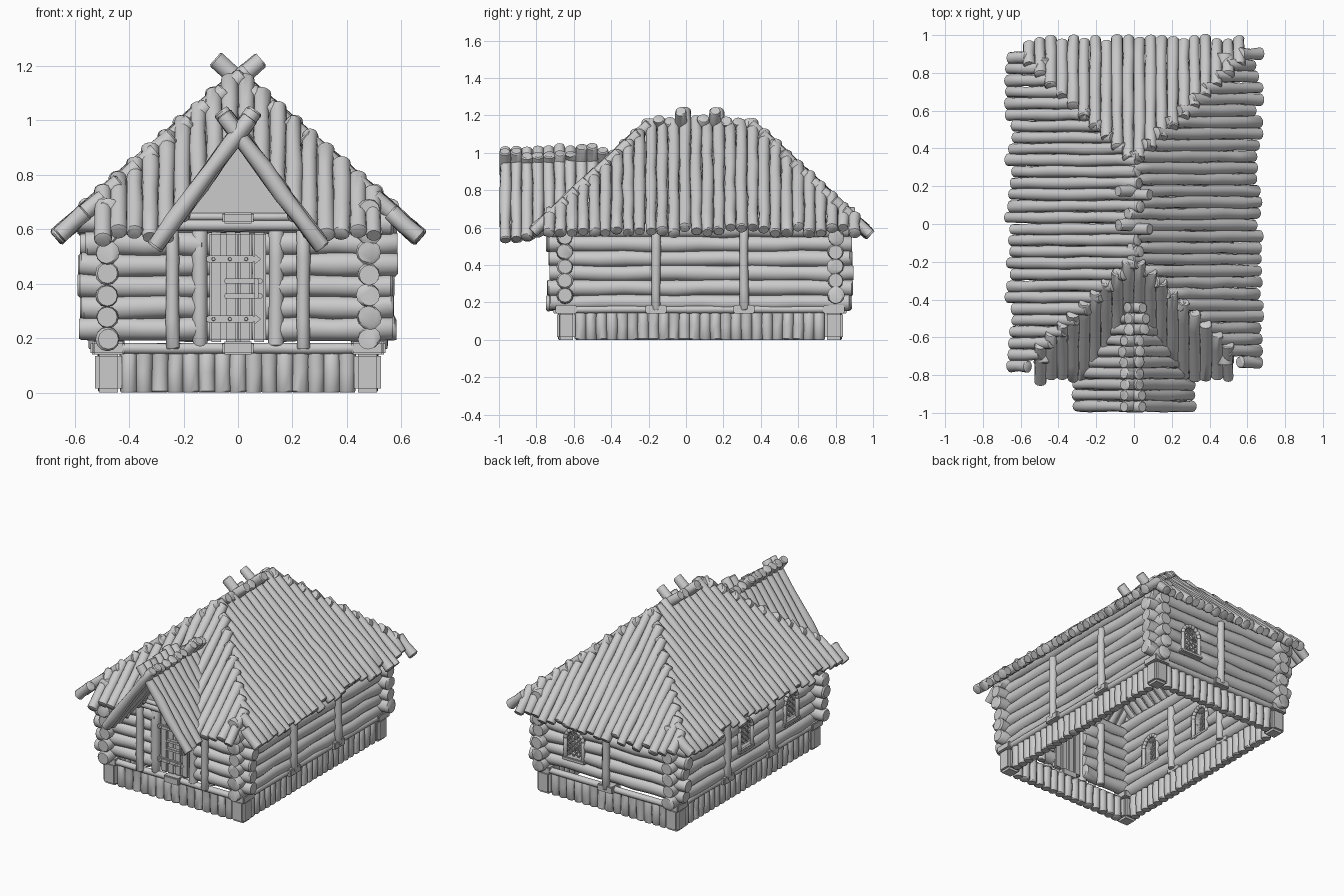
import bpy, bmesh, math, random
from mathutils import Vector, Matrix

random.seed(4)
cube = bpy.data.objects.get("Cube")
if cube:
    bpy.data.objects.remove(cube)

mat = bpy.data.materials.new("weathered_grey_wood")
mat.use_nodes = True
GREY = (0.6, 0.6, 0.6, 1)
mat.diffuse_color = GREY
mat.node_tree.nodes["Principled BSDF"].inputs["Base Color"].default_value = GREY
parts = {}
rnd = random.uniform


def part(name):
    if name not in parts:
        parts[name] = bmesh.new()
    return parts[name]


def log(name, a, b, r, wobble=0.1, sides=12):
    """Slightly uneven round log from a to b with softened ends."""
    bm, a, b = part(name), Vector(a), Vector(b)
    length = (b - a).length
    if length < 0.02:
        return
    q = (b - a).to_track_quat('Z', 'Y')
    edge = min(0.2 * r, length / 4)
    mids = max(1, int(length / 0.14)) if wobble else 0
    heights = [0, edge] + [length * (i + 1) / (mids + 1) for i in range(mids)] + [length - edge, length]
    rings = []
    for i, h in enumerate(heights):
        end = i in (0, len(heights) - 1)
        rad = r * (0.84 if end else 1 + rnd(-wobble, wobble))
        off = Vector((rnd(-1, 1), rnd(-1, 1), 0)) * r * wobble
        ring = []
        for k in range(sides):
            t = math.tau * k / sides
            ring.append(bm.verts.new(a + q @ (Vector((math.cos(t) * rad, math.sin(t) * rad, h)) + off)))
        rings.append(ring)
    for lo, hi in zip(rings, rings[1:]):
        for k in range(sides):
            n = (k + 1) % sides
            bm.faces.new((lo[k], lo[n], hi[n], hi[k]))
    bm.faces.new(rings[0][::-1])
    bm.faces.new(rings[-1])


def box(name, lo, hi, bevel=0.006):
    lo, hi = Vector(lo), Vector(hi)
    size = Vector([abs(c) for c in hi - lo])
    m = Matrix.Translation((lo + hi) / 2) @ Matrix.Diagonal(size.to_4d())
    bm = part(name)
    verts = bmesh.ops.create_cube(bm, size=1, matrix=m)["verts"]
    if bevel:
        edges = list({e for v in verts for e in v.link_edges})
        bmesh.ops.bevel(bm, geom=edges, offset=min(bevel, min(size) * 0.3), segments=2, affect='EDGES')


def sheet(name, points, faces):
    bm = part(name)
    vs = [bm.verts.new(p) for p in points]
    for f in faces:
        bm.faces.new([vs[i] for i in f])


# Wall planes: position along the wall, height, outward offset
MID = 0.075
WALLS = {
    "front": lambda u, z, o=0: Vector((u, -0.65 - o, z)),
    "back": lambda u, z, o=0: Vector((u, 0.80 + o, z)),
    "left": lambda u, z, o=0: Vector((0.48 + o, u, z)),
    "right": lambda u, z, o=0: Vector((-0.48 - o, u, z)),
}
WINDOWS = {"right": [0.11, -0.37], "back": [0.24]}
WIN_W, WIN_LO, WIN_MID = 0.065, 0.29, 0.42


def arch_half(z):
    if z < WIN_LO or z > WIN_MID + WIN_W:
        return 0
    return WIN_W if z < WIN_MID else math.sqrt(WIN_W ** 2 - (z - WIN_MID) ** 2)


def window(side, u0):
    P = WALLS[side]
    name = side + "_window"
    path = [(-WIN_W, WIN_LO), (-WIN_W, WIN_MID)]
    path += [(-WIN_W * math.cos(math.pi * i / 8), WIN_MID + WIN_W * math.sin(math.pi * i / 8)) for i in range(1, 8)]
    path += [(WIN_W, WIN_MID), (WIN_W, WIN_LO)]
    for o in (-0.035, 0.04):
        for (u, z), (v, w) in zip(path, path[1:]):
            log(name + "_frame", P(u0 + u, z, o), P(u0 + v, w, o), 0.013, 0, 8)
    for (u, z), (v, w) in zip(path, path[1:]):
        sheet(name + "_reveal", [P(u0 + u, z, -0.04), P(u0 + v, w, -0.04), P(u0 + v, w, 0.04), P(u0 + u, z, 0.04)], [(0, 1, 2, 3)])
    box(name + "_sill", P(u0 - 0.085, WIN_LO - 0.015, -0.045), P(u0 + 0.085, WIN_LO + 0.01, 0.055))
    # Diamond lattice bars clipped to the arch
    for s in (-1, 1):
        for i in range(-5, 6):
            line = [(s * (z - 0.39) + i * 0.035, z) for z in [WIN_LO + k * 0.004 for k in range(50)]]
            line = [p for p in line if abs(p[0]) < arch_half(p[1])]
            if len(line) > 2:
                (u, z), (v, w) = line[0], line[-1]
                log(name + "_lattice", P(u0 + u, z, 0.02), P(u0 + v, w, 0.02), 0.005, 0, 6)


for side, P in WALLS.items():
    across = side in ("front", "back")
    c, half, inner = (0, 0.575, 0.43) if across else (MID, 0.815, 0.665)
    # Stacked wall logs, split around the openings
    for i in range(6 if across else 7):
        z = (0.235 if across else 0.2) + 0.078 * i
        gaps = [(u - arch_half(z), u + arch_half(z)) for u in sorted(WINDOWS.get(side, [])) if arch_half(z)]
        if side == "front" and z < 0.6:
            gaps = [(-0.125, 0.125)]
        start = c - half + rnd(-0.015, 0.015)
        for g0, g1 in gaps:
            log(side + "_wall_logs", P(start, z), P(g0, z), 0.044)
            start = g1
        log(side + "_wall_logs", P(start, z), P(c + half + rnd(-0.015, 0.015), z), 0.044)
    # Foundation stakes and sill beam
    n = round(2 * inner / 0.056)
    for i in range(n):
        u = c - inner + (i + 0.5) * 2 * inner / n
        log(side + "_foundation_stakes", P(u, 0, 0), P(u, 0.15, 0), 0.032, 0.06)
    log(side + "_sill_beam", P(c - inner - 0.06, 0.162, 0.025), P(c + inner + 0.06, 0.162, 0.025), 0.02, 0.05)
    # Upright posts with a block at each foot
    posts = {"front": [-0.24, 0.24], "back": [0]}.get(side, [-0.16, 0.31])
    for u in posts:
        for o in (0.045, -0.04):
            log(side + "_posts", P(u, 0.16, o), P(u, 0.6, o), 0.024, 0.05)
    for u in ([0] if across else posts):
        box(side + "_sill_blocks", P(u - 0.056, 0.14, -0.03), P(u + 0.056, 0.187, 0.062))
    for u in WINDOWS.get(side, []):
        window(side, u)

# Corner piers and caps
for x in (-0.475, 0.475):
    for y in (-0.64, 0.79):
        box("corner_piers", (x - 0.05, y - 0.05, 0), (x + 0.05, y + 0.05, 0.15), 0.015)
        box("corner_caps", (x - 0.058, y - 0.058, 0.14), (x + 0.058, y + 0.058, 0.187))

# Door, frame and ironwork
P = WALLS["front"]
for i in range(4):
    u = -0.105 + i * 0.0525
    box("door_planks", P(u, 0.185, -0.01), P(u + 0.051, 0.59, 0.025), 0.008)
for s in (-1, 1):
    log("door_frame", P(s * 0.14, 0.17, 0.02), P(s * 0.14, 0.6, 0.02), 0.028, 0.05)
for z in (0.27, 0.49):
    box("door_hinges", P(-0.115, z - 0.013, 0.02), P(0.06, z + 0.013, 0.04), 0.004)
    sheet("door_hinges", [P(0.06, z - 0.02, 0.04), P(0.085, z, 0.04), P(0.06, z + 0.02, 0.04)], [(0, 1, 2)])
    for u in (-0.09, -0.03, 0.03):
        log("door_rivets", P(u, z, 0.035), P(u, z, 0.06), 0.007, 0, 8)
for z in (0.355, 0.41):
    box("door_latch", P(-0.05, z - 0.009, 0.02), P(0.09, z + 0.009, 0.045), 0.003)
box("door_latch", P(0.06, 0.345, 0.03), P(0.075, 0.42, 0.06), 0.003)

# Main hipped roof: slopes meet along a short ridge
TOP, SX, SY, RIDGE, R = 1.15, 0.87, 0.92, 0.27, 0.031


def side_pt(s, x, y):
    return Vector((s * x, y, TOP - SX * x))


def hip_pt(s, x, d):
    return Vector((x, MID + s * d, TOP - SY * (d - RIDGE)))


def porch_pt(s, x, y):
    return Vector((s * x, y, 0.95 - 1.35 * x))


for s, name in ((1, "left"), (-1, "right")):
    for i in range(28):
        d = (i - 13.5) * 0.0605
        y = MID + d + s * 0.01
        top = max(0, abs(d) - RIDGE) * SY / SX - 0.02
        if abs(d) < RIDGE:
            top = -0.085 if i % 3 == 0 else rnd(-0.04, 0)
        log(name + "_roof_logs", side_pt(s, top, y), side_pt(s, 0.655 + rnd(-0.025, 0.02), y), R)

for s, name, n in ((-1, "front", 18), (1, "back", 20)):
    for i in range(n):
        x = (i - (n - 1) / 2) * 0.0585
        high = RIDGE + abs(x) * SX / SY - 0.03
        low = 0.9 + rnd(-0.02, 0.015)
        if s < 0 and abs(x) < 0.28:
            # Stop at the valley beside the porch roof
            low = min(low, RIDGE + (TOP - 0.95 + 1.35 * abs(x)) / SY + 0.03)
        log(name + "_roof_logs", hip_pt(s, x, high), hip_pt(s, x, low), R)

# Smooth lining under the main roof
e, d = 0.5, RIDGE + 0.5 * SX / SY
lining = [(0, MID - RIDGE, TOP), (0, MID + RIDGE, TOP)]
lining += [(x, y, TOP - SX * e) for x, y in ((e, MID - d), (e, MID + d), (-e, MID + d), (-e, MID - d))]
sheet("roof_lining", [Vector(p) - Vector((0, 0, 0.025)) for p in lining],
      [(0, 2, 3, 1), (1, 4, 5, 0), (0, 5, 2), (1, 3, 4)])

# Porch roof running into the front slope
for s, name in ((1, "left"), (-1, "right")):
    for i in range(10):
        y = -0.965 + i * 0.058
        valley = (0.95 - TOP - SY * (y - MID + RIDGE)) / 1.35
        low = min(0.305 + rnd(-0.015, 0.01), valley + 0.03)
        high = -0.055 + rnd(-0.01, 0.03)
        log(name + "_porch_roof_logs", porch_pt(s, high, y), porch_pt(s, low, y), 0.03)
    under = [porch_pt(s, 0, -0.97), porch_pt(s, 0, -0.42), porch_pt(s, 0.28, -0.83), porch_pt(s, 0.28, -0.97)]
    sheet("porch_roof_lining", [p - Vector((0, 0, 0.02)) for p in under], [(0, 1, 2, 3)])

# Gable panel and lintel over the door
sheet("porch_gable_panel", [(-0.24, -0.7, 0.62), (0.24, -0.7, 0.62), (0, -0.7, 0.94)], [(0, 1, 2)])
log("porch_lintel", P(-0.25, 0.615, 0.05), P(0.25, 0.615, 0.05), 0.022, 0.05)
log("porch_lintel", P(-0.22, 0.645, 0.055), P(0.22, 0.645, 0.055), 0.014, 0.05)
box("lintel_block", P(-0.056, 0.62, 0.02), P(0.056, 0.662, 0.085))

# Turn every part into a smooth-shaded object
for name, bm in parts.items():
    bmesh.ops.recalc_face_normals(bm, faces=bm.faces)
    me = bpy.data.meshes.new(name)
    bm.to_mesh(me)
    bm.free()
    me.materials.append(mat)
    me.shade_smooth()
    me.set_sharp_from_angle(angle=math.radians(40))
    bpy.context.scene.collection.objects.link(bpy.data.objects.new(name, me))
